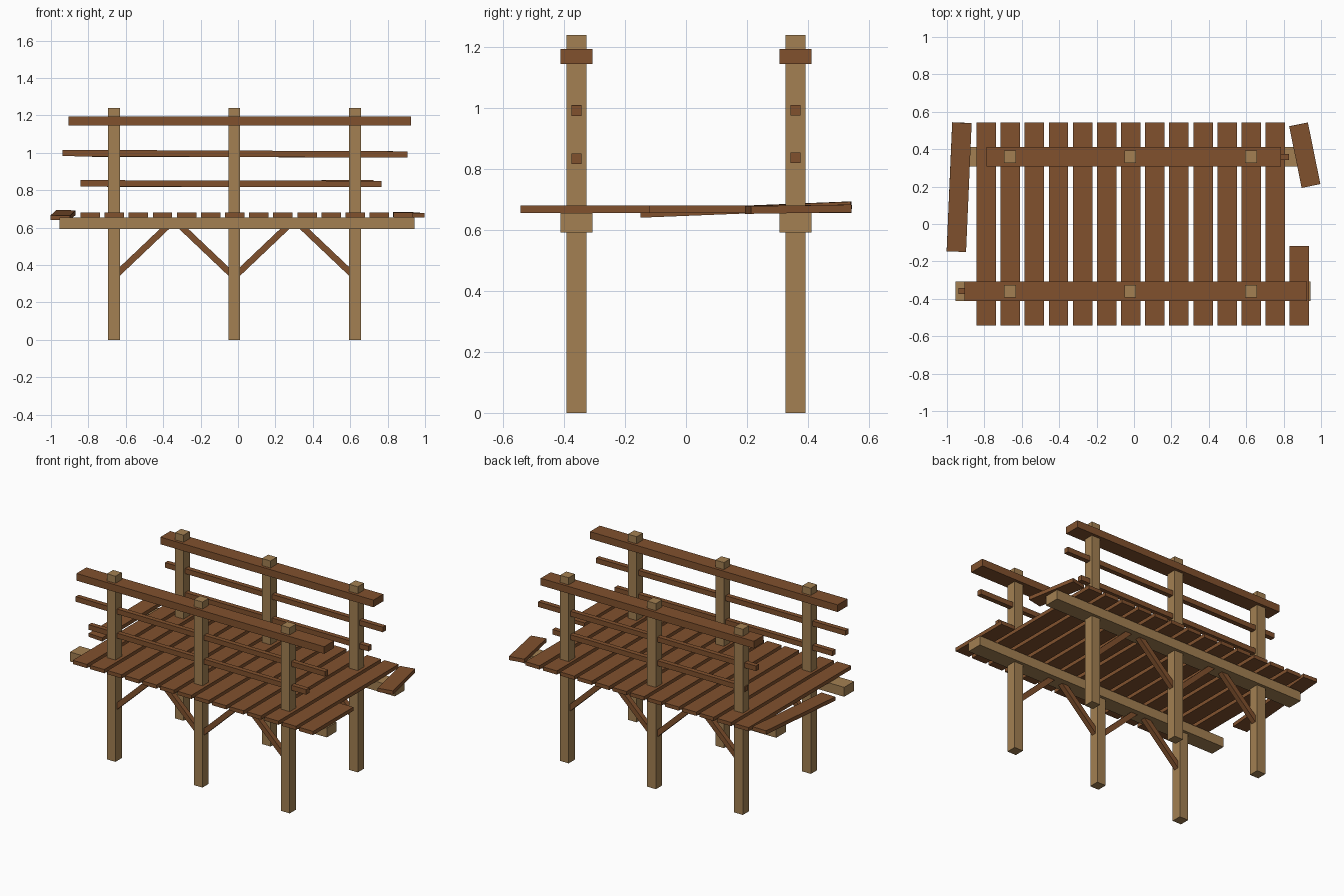
import bpy
from math import atan2, hypot
from mathutils import Matrix, Euler

if "Cube" in bpy.data.objects:
    bpy.data.objects.remove(bpy.data.objects["Cube"])


def material(name, color):
    m = bpy.data.materials.new(name)
    m.diffuse_color = (*color, 1)
    m.use_nodes = True
    m.node_tree.nodes["Principled BSDF"].inputs["Base Color"].default_value = m.diffuse_color
    return m


TAN = material("light_wood", (0.366, 0.216, 0.084))
BROWN = material("dark_wood", (0.22, 0.083, 0.027))


def box(name, center, size, mat, rot=(0, 0, 0)):
    """Flat-shaded box with its size baked into the mesh."""
    bpy.ops.mesh.primitive_cube_add(size=1, location=center)
    ob = bpy.context.object
    ob.name = name
    ob.data.transform(Euler(rot).to_matrix().to_4x4() @ Matrix.Diagonal((*size, 1)))
    ob.data.materials.append(mat)
    return ob


def bar(name, p, q, y, width, depth, mat):
    """Bar between two (x, z) points in a plane of constant y."""
    dx, dz = q[0] - p[0], q[1] - p[1]
    center = ((p[0] + q[0]) / 2, y, (p[1] + q[1]) / 2)
    return box(name, center, (hypot(dx, dz), depth, width), mat, (0, -atan2(dz, dx), 0))


POSTS_X = (-0.663, -0.02, 0.625)
SIDE_Y = 0.359

# handrail ends, then the two thin rails as (x, z) end points
RAILS = {
    "front": (-SIDE_Y, (-0.906, 0.925),
              ((-0.938, 0.999), (0.906, 0.991)), ((-0.842, 0.837), (0.767, 0.833))),
    "back": (SIDE_Y, (-0.789, 0.786),
             ((-0.78, 0.994), (0.83, 0.993)), ((-0.70, 0.834), (0.725, 0.837))),
}

for side, (y, hand, upper, lower) in RAILS.items():
    # posts and the long beam under the deck
    for x in POSTS_X:
        box(side + "_post", (x, y, 0.62), (0.064, 0.066, 1.24), TAN)
    box(side + "_beam", (-0.005, y, 0.6235), (1.899, 0.104, 0.063), TAN)
    # railing
    bar(side + "_handrail", (hand[0], 1.169), (hand[1], 1.169), y, 0.048, 0.104, BROWN)
    bar(side + "_upper_rail", *upper, y, 0.034, 0.032, BROWN)
    bar(side + "_lower_rail", *lower, y, 0.034, 0.032, BROWN)
    # diagonal braces between posts and beam
    for a, b in zip(POSTS_X, POSTS_X[1:]):
        for x, s in ((a, 1), (b, -1)):
            bar(side + "_brace", (x + s * 0.012, 0.348), (x + s * 0.29, 0.612),
                y, 0.034, 0.034, BROWN)

# regular deck planks
for i in range(13):
    box("deck_plank", (-0.79 + i * 0.1288, 0, 0.6675), (0.104, 1.084, 0.025), BROWN)

# broken and loose planks at the ends
box("broken_plank", (0.883, -0.33, 0.6675), (0.104, 0.425, 0.025), BROWN)
box("loose_plank_right", (0.913, 0.368, 0.668), (0.102, 0.336, 0.025), BROWN, (0.015, 0, 0.2))
box("loose_plank_left", (-0.935, 0.197, 0.667), (0.104, 0.69, 0.025), BROWN, (0.04, 0.01, -0.043))
